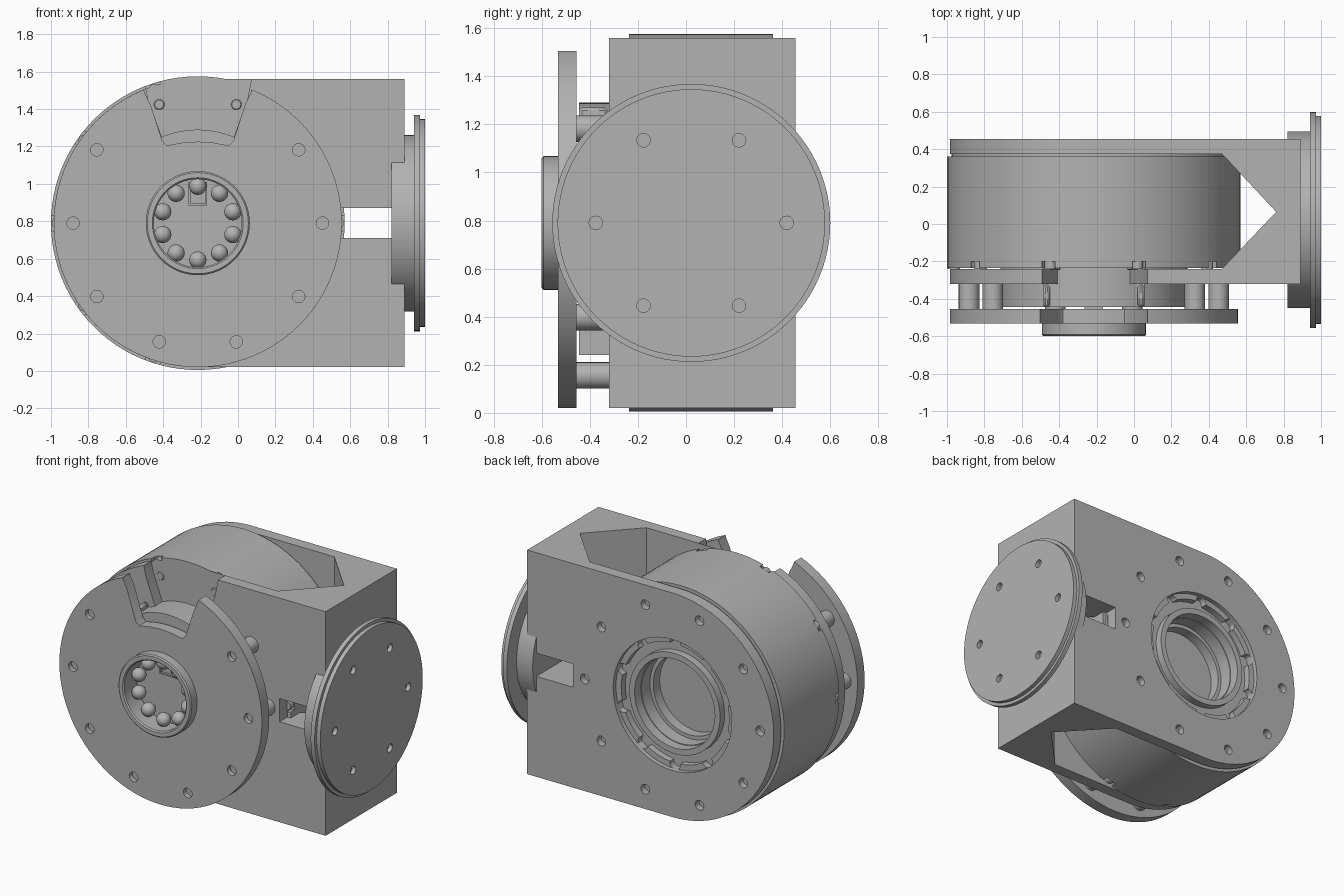
import bpy, bmesh
from math import cos, sin, pi, radians
from mathutils import Vector

if "Cube" in bpy.data.objects:
    bpy.data.objects.remove(bpy.data.objects["Cube"], do_unlink=True)

metal = bpy.data.materials.new("machined_grey")
metal.use_nodes = True
GREY = (0.45, 0.45, 0.45, 1)
metal.diffuse_color = GREY
metal.node_tree.nodes["Principled BSDF"].inputs["Base Color"].default_value = GREY

CX, CZ = -0.215, 0.79      # main axis, along y
FY = 0.022                 # side flange axis, along x
STEPS = [radians(36 * i) for i in range(10)]


def prism(name, pts, axis, a, b):
    """Extrude a 2D outline from a to b along an axis."""
    place = {"x": lambda u, v, w: (w, u, v),
             "y": lambda u, v, w: (u, w, v),
             "z": lambda u, v, w: (u, v, w)}[axis]
    bm = bmesh.new()
    face = bm.faces.new([bm.verts.new(place(u, v, a)) for u, v in pts])
    ext = bmesh.ops.extrude_face_region(bm, geom=[face])
    moved = [g for g in ext["geom"] if isinstance(g, bmesh.types.BMVert)]
    bmesh.ops.translate(bm, verts=moved, vec=Vector(place(0, 0, b - a)))
    bmesh.ops.recalc_face_normals(bm, faces=bm.faces)
    mesh = bpy.data.meshes.new(name)
    bm.to_mesh(mesh)
    bm.free()
    obj = bpy.data.objects.new(name, mesh)
    bpy.context.collection.objects.link(obj)
    mesh.materials.append(metal)
    return obj


def arc(u, v, r, start=0, end=360, n=96):
    full = end - start == 360
    count = n if full else n + 1
    return [(u + r * cos(radians(start + (end - start) * i / n)),
             v + r * sin(radians(start + (end - start) * i / n))) for i in range(count)]


def disc(name, u, v, r, axis, a, b, n=96):
    return prism(name, arc(u, v, r, n=n), axis, a, b)


def main_disc(name, r, a, b):
    return disc(name, CX, CZ, r, "y", a, b)


def box(name, x0, x1, y0, y1, z0, z1):
    return prism(name, [(x0, y0), (x1, y0), (x1, y1), (x0, y1)], "z", z0, z1)


def ring_of(name, radius, r, a, b, angles=STEPS):
    return [disc(name, CX + radius * cos(t), CZ + radius * sin(t), r, "y", a, b, 24)
            for t in angles]


def activate(obj):
    bpy.ops.object.select_all(action="DESELECT")
    obj.select_set(True)
    bpy.context.view_layer.objects.active = obj


def cut(obj, *cutters):
    activate(obj)
    for cutter in cutters:
        mod = obj.modifiers.new("cut", "BOOLEAN")
        mod.operation, mod.solver, mod.object = "DIFFERENCE", "EXACT", cutter
        bpy.ops.object.modifier_apply(modifier=mod.name)
        bpy.data.objects.remove(cutter, do_unlink=True)


def bevel(obj, width):
    mod = obj.modifiers.new("bevel", "BEVEL")
    mod.width, mod.segments, mod.limit_method = width, 1, "ANGLE"
    mod.angle_limit = radians(50)


# Housing: rounded block hollowed into two plates and an end wall
outline = arc(CX, CZ, 0.77, 90, 270, 64) + [(0.89, 0.02), (0.89, 1.56)]
housing = prism("housing", outline, "y", -0.32, 0.455)
pocket = [(-1.2, -0.24), (0.47, -0.24), (0.76, 0.065), (0.47, 0.375), (-1.2, 0.375)]
plate_notch = [(-0.53, 1.7), (-0.48, 1.45), (-0.4, 1.23), (-0.03, 1.23), (0.05, 1.45), (0.1, 1.7)]
cut(housing,
    prism("cutter", pocket, "z", -0.1, 1.7),
    box("cutter", 0.54, 0.93, -0.5, 0.6, 0.71, 0.87),
    prism("cutter", plate_notch, "y", -0.4, -0.24),
    main_disc("cutter", 0.45, 0.36, 0.5),
    *ring_of("cutter", 0.667, 0.033, 0.41, 0.5))

# Motor drum with bore at the back and scalloped front rim
drum = main_disc("motor_drum", 0.785, -0.236, 0.362)
cut(drum, main_disc("cutter", 0.3, 0.18, 0.5),
    *ring_of("cutter", 0.765, 0.042, -0.3, -0.2))
neck = main_disc("drum_neck", 0.76, 0.355, 0.38)
cut(neck, main_disc("cutter", 0.32, 0.3, 0.5))
ring_of("rim_screw", 0.748, 0.033, -0.24, -0.19)
notch_angles = [radians(72), radians(108)]
for hole in ring_of("panel_screw", 0.667, 0.028, -0.245, -0.23, notch_angles):
    bevel(hole, 0.004)

# Rear bearing ring, inner step and surrounding lugs
bearing = main_disc("rear_bearing_ring", 0.345, 0.36, 0.43)
cut(bearing, main_disc("cutter", 0.305, 0.3, 0.5))
step = main_disc("rear_bore_step", 0.305, 0.18, 0.27)
cut(step, main_disc("cutter", 0.275, 0.2, 0.5))
half_steps = [t + pi / 10 for t in STEPS]
collar = main_disc("rear_collar", 0.452, 0.37, 0.425)
cut(collar, main_disc("cutter", 0.41, 0.3, 0.5),
    *ring_of("cutter", 0.415, 0.04, 0.3, 0.5, half_steps))

# Front plate with connector notch, bore and screw recesses
front_plate = main_disc("front_plate", 0.77, -0.533, -0.455)
notch = [(-0.545, 1.7), (-0.5, 1.49), (-0.47, 1.43), (-0.405, 1.23), (-0.38, 1.205),
         (-0.3, 1.22), (CX, 1.226), (-0.13, 1.22), (-0.05, 1.205),
         (-0.025, 1.23), (0.04, 1.43), (0.07, 1.49), (0.115, 1.7)]
visible = [t for i, t in enumerate(STEPS) if i not in (2, 3)]
cut(front_plate, prism("cutter", notch, "y", -0.7, -0.4),
    main_disc("cutter", 0.235, -0.7, -0.4),
    *ring_of("cutter", 0.667, 0.033, -0.6, -0.5, visible))
ring_of("standoff", 0.667, 0.055, -0.46, -0.31, visible)

# Hub collar with a ball ring inside
hub = main_disc("hub_collar", 0.278, -0.6, -0.52)
cut(hub, main_disc("cutter", 0.235, -0.7, -0.4))
bevel(hub, 0.008)
for t in half_steps:
    bpy.ops.mesh.primitive_uv_sphere_add(
        segments=24, ring_count=12, radius=0.046,
        location=(CX + 0.197 * cos(t), -0.5, CZ + 0.197 * sin(t)))
    ball = bpy.context.object
    ball.name = "bearing_ball"
    ball.data.materials.append(metal)
key = box("hub_key", CX - 0.05, CX + 0.05, -0.475, -0.44, 0.885, 1.01)
cut(key, box("cutter", CX - 0.04, CX + 0.04, -0.5, -0.46, 0.895, 1.0))

# Electronics body between plate and housing, with connector floor
main_disc("electronics_body", 0.5, -0.445, -0.23)
floor = box("connector_floor", -0.485, 0.055, -0.445, -0.23, 1.1, 1.235)
for x in (-0.385, -0.06):
    cut(floor, box("cutter", x - 0.055, x + 0.055, -0.375, -0.295, 1.215, 1.3))
box("lower_cover", -0.485, 0.055, -0.445, -0.31, 0.24, 0.4)
for x in (-0.485, 0.02):
    bevel(box("connector_cheek", x, x + 0.035, -0.445, -0.325, 1.1, 1.27), 0.012)
socket = box("connector_socket", -0.295, -0.14, -0.385, -0.29, 1.22, 1.25)
cut(socket, box("cutter", -0.285, -0.15, -0.365, -0.3, 1.238, 1.3))
for x in (-0.255, -0.18):
    disc("terminal_screw", x, -0.332, 0.022, "z", 1.23, 1.247, 20)

# Output flange on the side wall
disc("flange_neck", FY, CZ, 0.472, "x", 0.82, 0.95)
disc("flange_rim", FY, CZ, 0.578, "x", 0.942, 0.972)
flange = disc("flange_face", FY, CZ, 0.556, "x", 0.965, 1.0)
cut(flange, *[disc("cutter", FY + 0.397 * cos(k * pi / 3), CZ + 0.397 * sin(k * pi / 3),
                   0.028, "x", 0.97, 1.1, 24) for k in range(6)])

# Smooth the curved walls, keep the machined edges crisp
for obj in list(bpy.context.collection.objects):
    if obj.type == "MESH" and metal.name in obj.data.materials:
        activate(obj)
        bpy.ops.object.shade_smooth_by_angle(angle=radians(30))
